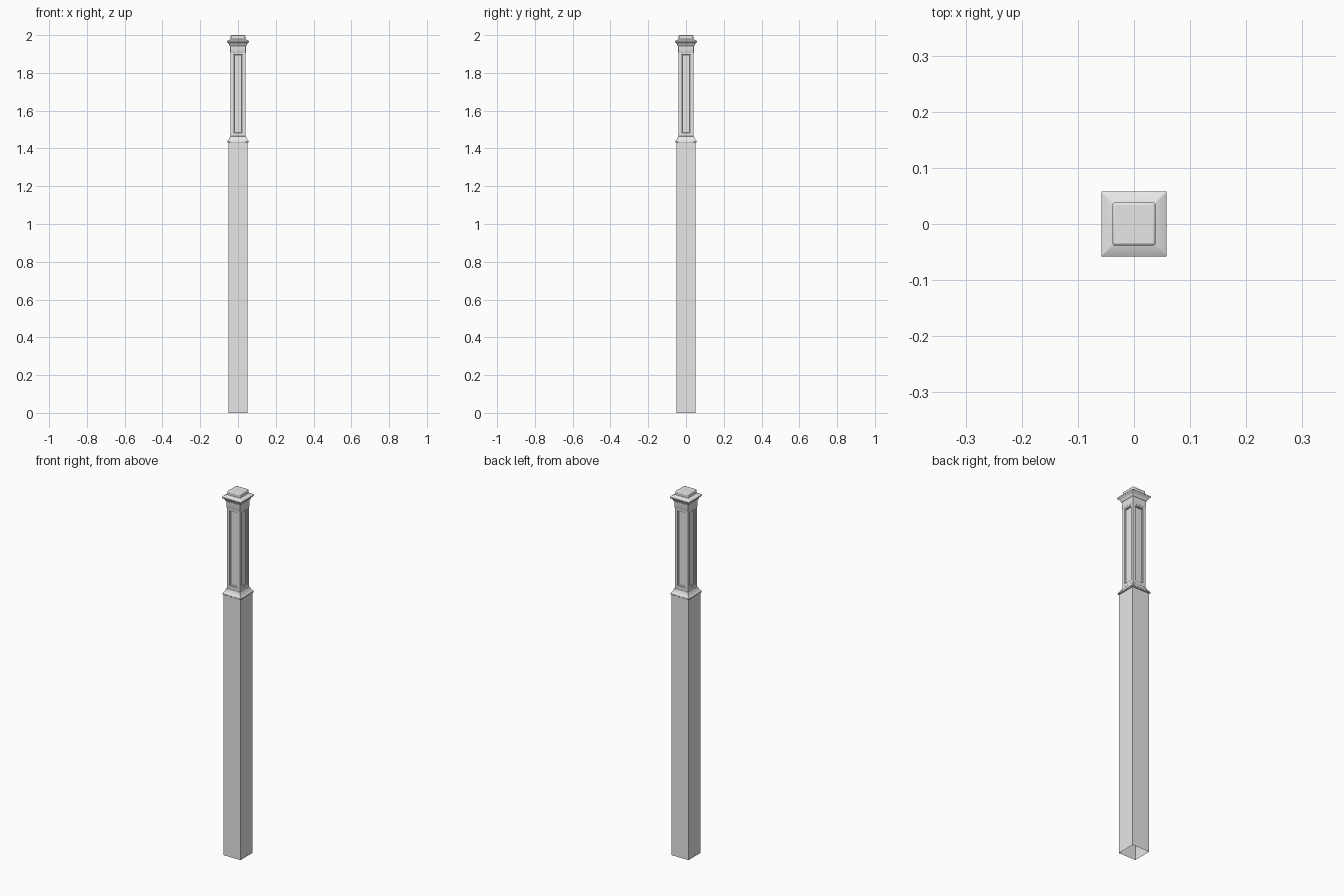
import bpy, bmesh
from mathutils import Vector

cube = bpy.data.objects.get("Cube")
if cube:
    bpy.data.objects.remove(cube, do_unlink=True)

# One plain grey for the whole post
grey = bpy.data.materials.new("light_grey")
grey.use_nodes = True
grey.diffuse_color = (0.8, 0.8, 0.8, 1)
grey.node_tree.nodes["Principled BSDF"].inputs["Base Color"].default_value = (0.8, 0.8, 0.8, 1)


def square_sweep(name, profile, close_bottom=False, close_top=False):
    """Stack square rings given as (half width, height)."""
    bm = bmesh.new()
    corners = ((-1, -1), (1, -1), (1, 1), (-1, 1))
    rings = [[bm.verts.new((x * h, y * h, z)) for x, y in corners] for h, z in profile]
    for low, high in zip(rings, rings[1:]):
        for i in range(4):
            j = (i + 1) % 4
            bm.faces.new((low[i], low[j], high[j], high[i]))
    if close_bottom:
        bm.faces.new(rings[0][::-1])
    if close_top:
        bm.faces.new(rings[-1])
    return finish(name, bm)


def finish(name, bm):
    mesh = bpy.data.meshes.new(name)
    bm.to_mesh(mesh)
    bm.free()
    mesh.materials.append(grey)
    obj = bpy.data.objects.new(name, mesh)
    bpy.context.collection.objects.link(obj)
    return obj


def soften(obj, width, segments=2):
    bevel = obj.modifiers.new("soft_edges", 'BEVEL')
    bevel.width = width
    bevel.segments = segments
    bevel.limit_method = 'ANGLE'


# Long plain shaft, hollow and open at the foot
square_sweep("lower_shaft", [(0.0515, 0), (0.0515, 1.435)])

# Sloped collar between shaft and panelled section
collar = square_sweep("collar", [(0.05, 1.43), (0.056, 1.432), (0.056, 1.439), (0.052, 1.443),
                                 (0.045, 1.456), (0.043, 1.463), (0.04, 1.465)], True, True)
soften(collar, 0.001, 1)

# Panelled section: each side gets a framed, sunken panel
HALF, LOW, HIGH = 0.04, 1.46, 1.912
PANEL_HALF, PANEL_LOW, PANEL_HIGH = 0.024, 1.483, 1.897
bm = bmesh.new()
for normal in (Vector((0, -1, 0)), Vector((1, 0, 0)), Vector((0, 1, 0)), Vector((-1, 0, 0))):
    side = Vector((-normal.y, normal.x, 0))

    def rectangle(half, low, high, depth):
        return [bm.verts.new(normal * (HALF - depth) + side * s * half + Vector((0, 0, z)))
                for s, z in ((-1, low), (1, low), (1, high), (-1, high))]

    loops = [rectangle(HALF, LOW, HIGH, 0)]
    for inset, depth in ((0, 0), (0.001, 0.003), (0.004, 0.004), (0.005, 0.007)):
        loops.append(rectangle(PANEL_HALF - inset, PANEL_LOW + inset, PANEL_HIGH - inset, depth))
    for outer, inner in zip(loops, loops[1:]):
        for i in range(4):
            j = (i + 1) % 4
            bm.faces.new((outer[i], outer[j], inner[j], inner[i]))
    bm.faces.new(loops[-1])
bmesh.ops.remove_doubles(bm, verts=bm.verts, dist=0.0001)
finish("panelled_section", bm)

# Neck band under the cap
neck = square_sweep("neck_band", [(0.04, 1.905), (0.042, 1.909), (0.042, 1.945)], True, True)
soften(neck, 0.001, 1)

# Moulded cap flaring out to a thin rim, then sloping in
cap = square_sweep("cap_moulding", [(0.042, 1.942), (0.045, 1.944), (0.047, 1.951), (0.053, 1.959),
                                    (0.058, 1.963), (0.058, 1.969), (0.038, 1.979)], True, True)
soften(cap, 0.0015)

# Small rounded block on top
block = square_sweep("top_block", [(0.0385, 1.974), (0.0385, 2.0)], True, True)
soften(block, 0.005, 3)

for obj in (collar, neck, cap, block):
    bpy.ops.object.select_all(action='DESELECT')
    obj.select_set(True)
    bpy.context.view_layer.objects.active = obj
    bpy.ops.object.shade_smooth_by_angle()
